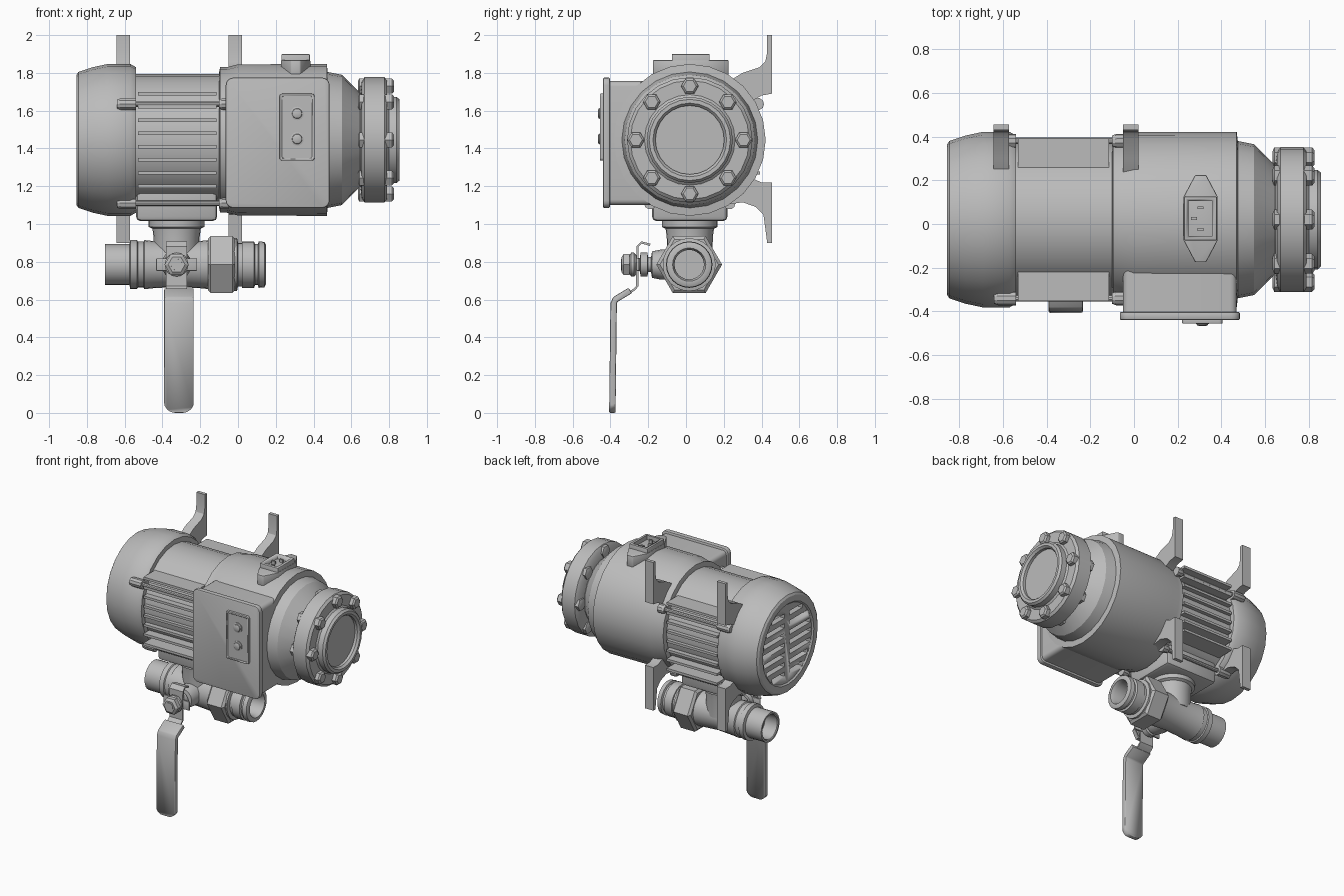
import bpy, bmesh, math
from mathutils import Vector

if "Cube" in bpy.data.objects:
    bpy.data.objects.remove(bpy.data.objects["Cube"])

CY, CZ = 0.02, 1.445          # motor axis
VX, VZ = -0.325, 0.785        # valve stem position / pipe axis height

grey = bpy.data.materials.new("machine grey")
grey.diffuse_color = (0.5, 0.5, 0.5, 1)
grey.use_nodes = True
grey.node_tree.nodes["Principled BSDF"].inputs["Base Color"].default_value = grey.diffuse_color


def finish(name, bm, bevel=0, segs=2, angle=32):
    bmesh.ops.recalc_face_normals(bm, faces=bm.faces)
    me = bpy.data.meshes.new(name)
    bm.to_mesh(me)
    bm.free()
    me.materials.append(grey)
    ob = bpy.data.objects.new(name, me)
    bpy.context.collection.objects.link(ob)
    bpy.ops.object.select_all(action='DESELECT')
    ob.select_set(True)
    bpy.context.view_layer.objects.active = ob
    if bevel:
        m = ob.modifiers.new("bevel", 'BEVEL')
        m.width, m.segments, m.limit_method = bevel, segs, 'ANGLE'
        bpy.ops.object.modifier_apply(modifier=m.name)
    bpy.ops.object.shade_smooth_by_angle(angle=math.radians(angle))
    return ob


def lathe(name, prof, c, axis='X', n=24, phase=0.0, bevel=0):
    """Turn (position, radius) pairs around an axis; c holds the two other coordinates."""
    bm = bmesh.new()
    rings = []
    for a, r in prof:
        ring = []
        for i in range(n):
            t = 2 * math.pi * i / n + phase
            u, v = c[0] + r * math.cos(t), c[1] + r * math.sin(t)
            ring.append(bm.verts.new({'X': (a, u, v), 'Y': (u, a, v), 'Z': (u, v, a)}[axis]))
        rings.append(ring)
    for p, q in zip(rings, rings[1:]):
        for i in range(n):
            bm.faces.new((p[i], p[(i + 1) % n], q[(i + 1) % n], q[i]))
    bm.faces.new(rings[0])
    bm.faces.new(rings[-1])
    return finish(name, bm, bevel)


def prism(name, pts, lo, hi, axis='X', bevel=0, segs=2):
    """Extrude a 2D outline from lo to hi along an axis."""
    bm = bmesh.new()
    at = {'X': lambda u, v, w: (w, u, v), 'Y': lambda u, v, w: (u, w, v),
          'Z': lambda u, v, w: (u, v, w)}[axis]
    a = [bm.verts.new(at(u, v, lo)) for u, v in pts]
    b = [bm.verts.new(at(u, v, hi)) for u, v in pts]
    n = len(pts)
    for i in range(n):
        bm.faces.new((a[i], a[(i + 1) % n], b[(i + 1) % n], b[i]))
    bm.faces.new(a)
    bm.faces.new(b)
    return finish(name, bm, bevel, segs)


def box(name, x, y, z, bevel=0, segs=2):
    return prism(name, [(x[0], y[0]), (x[1], y[0]), (x[1], y[1]), (x[0], y[1])],
                 z[0], z[1], 'Z', bevel, segs)


def rounded(x0, x1, z0, z1, r, n=4):
    """Rounded rectangle outline."""
    pts = []
    for k, (cx, cz) in enumerate([(x1 - r, z1 - r), (x0 + r, z1 - r), (x0 + r, z0 + r), (x1 - r, z0 + r)]):
        for i in range(n + 1):
            t = math.pi / 2 * (k + i / n)
            pts.append((cx + r * math.cos(t), cz + r * math.sin(t)))
    return pts


def cut(ob, cutter):
    bpy.ops.object.select_all(action='DESELECT')
    bpy.context.view_layer.objects.active = ob
    ob.select_set(True)
    m = ob.modifiers.new("cut", 'BOOLEAN')
    m.operation, m.solver, m.object = 'DIFFERENCE', 'EXACT', cutter
    bpy.ops.object.modifier_apply(modifier=m.name)
    bpy.data.objects.remove(cutter)


MC = (CY, CZ)
# fan cover with ventilation slots
cover = lathe("fan_cover", [(-.845, .29), (-.855, .30), (-.855, .345), (-.845, .36), (-.77, .385),
                            (-.69, .402), (-.57, .402), (-.54, .385)], MC)
for k in range(-3, 4):
    z = CZ + k * .072
    half = math.sqrt(.28 ** 2 - (k * .072) ** 2)
    for s in (-1, 1):
        y = sorted((CY + s * .03, CY + s * half))
        cut(cover, box("slot_cutter", (-.9, -.76), y, (z - .016, z + .016)))

# stator with cooling fins on both sides
lathe("stator", [(-.56, .35), (-.08, .35)], MC)
for k in range(8):
    z = CZ + (k - 3.5) * .07
    box("cooling_fin", (-.53, -.115), (CY - .372, CY + .372), (z - .009, z + .009))

# tie rods and their lugs
for deg in (28, 152, -58, -122):
    t = math.radians(deg)
    c = (CY + .395 * math.cos(t), CZ + .395 * math.sin(t))
    if deg > 0:
        c = (CY + .36 * math.cos(t) / abs(math.cos(t)), CZ + .19)
    lathe("tie_rod", [(-.62, .015), (-.06, .015)], c, n=10)
    for x0, x1 in ((-.64, -.54), (-.10, -.05)):
        lathe("rod_lug", [(x0, .025), (x0 + .02, .033), (x1, .033)], c, n=10)

# main housing and nose
lathe("main_housing", [(-.10, .36), (-.095, .385), (-.06, .385), (.0, .40), (.47, .402), (.475, .36),
                       (.55, .345), (.645, .25), (.68, .25)], MC)

# end flange, sight pipe and bolts
lathe("end_flange", [(.645, .23), (.655, .31), (.67, .332), (.775, .332), (.79, .315), (.79, .24), (.80, .228),
                     (.84, .228), (.855, .215), (.855, .195), (.84, .182), (.82, .182)], MC)
for k in range(8):
    t = k * math.pi / 4
    c = (CY + .285 * math.cos(t), CZ + .285 * math.sin(t))
    lathe("flange_bolt", [(.635, .03), (.642, .046), (.77, .046), (.815, .046), (.825, .034)], c, n=6)

# control box with cover, panel and buttons
prism("control_box", rounded(-.05, .47, 1.10, 1.757, .03), -.41, CY, 'Y')
prism("control_cover", rounded(-.065, .485, 1.085, 1.775, .04), -.44, -.402, 'Y', .008)
panel = prism("button_panel", rounded(.22, .405, 1.335, 1.69, .015), -.456, -.43, 'Y', .004)
cut(panel, prism("panel_cutter", rounded(.233, .392, 1.348, 1.677, .01), -.5, -.449, 'Y'))
for z in (1.45, 1.585):
    lathe("push_button", [(-.435, .036), (-.455, .036), (-.457, .027), (-.463, .025), (-.467, .015)],
          (.313, z), 'Y', 16)

# power inlet on top
SX, SY = .305, .025
prism("inlet_flange", [(SX - .078, SY - .10), (SX - .025, SY - .2), (SX + .025, SY - .2), (SX + .078, SY - .10),
                       (SX + .078, SY + .10), (SX + .025, SY + .2), (SX - .025, SY + .2), (SX - .078, SY + .10)],
      1.78, 1.868, 'Z', .006)
inlet = box("inlet_socket", (SX - .075, SX + .075), (SY - .1, SY + .1), (1.82, 1.90), .005)
w = .055
cut(inlet, prism("socket_cutter", [(SX - w, SY - .08), (SX + w, SY - .08), (SX + w, SY + .08),
                                   (SX - w, SY + .08)], 1.86, 2, 'Z'))
for x, y in ((0, -.05), (-.03, 0), (0, .05)):
    box("inlet_pin", (SX + x - .014, SX + x + .014), (SY + y - .006, SY + y + .006), (1.85, 1.89))

# mounting brackets at the back
upper = [(.20, 1.74), (.30, 1.80), (.39, 1.83), (.42, 1.86), (.43, 1.91), (.43, 2.0), (.455, 2.0),
         (.455, 1.69), (.40, 1.68), (.33, 1.64)]
lower = [(.20, 1.10), (.30, 1.115), (.37, 1.09), (.41, 1.05), (.43, .90), (.455, .90),
         (.455, 1.22), (.40, 1.22), (.33, 1.25)]
for x in (-.608, -.015):
    prism("upper_bracket", upper, x - .035, x + .035)
    prism("lower_bracket", lower, x - .035, x + .035)

# saddle and neck under the motor
box("saddle", (-.54, -.11), (CY - .2, CY + .2), (1.015, 1.25), .025)
lathe("neck", [(1.05, .148), (.985, .148), (.975, .128), (.93, .122), (.80, .12)], (VX, CY), 'Z', 24)

# valve pipe with open ends
PC = (.017, VZ)
lathe("inlet_pipe", [(-.60, .088), (-.70, .088), (-.705, .095), (-.705, .108), (-.575, .108), (-.57, .13),
                     (-.535, .13), (-.53, .122), (-.50, .122), (-.495, .13), (-.45, .125), (-.32, .118),
                     (-.20, .125), (-.15, .13)], PC)
lathe("hex_nut", [(-.16, .155), (-.145, .174), (-.03, .174), (-.015, .155)], PC, n=6)
lathe("outlet_pipe", [(-.05, .14), (-.005, .14), (.0, .115), (.02, .115), (.022, .123), (.085, .123), (.09, .108),
                      (.105, .108), (.11, .123), (.14, .12), (.147, .105), (.147, .088), (.12, .078),
                      (.02, .078)], PC)

# valve stem, collars and nut
lathe("valve_stem", [(.0, .08), (-.13, .08), (-.18, .07), (-.185, .04), (-.20, .04), (-.205, .063), (-.24, .063),
                     (-.245, .035), (-.345, .03)], (VX, VZ), 'Y', 16)
lathe("stem_washer", [(-.262, .05), (-.275, .063), (-.29, .063), (-.30, .05)], (VX, VZ), 'Y', 16)
lathe("stem_nut", [(-.30, .064), (-.33, .064), (-.342, .045)], (VX, VZ), 'Y', 6)
box("stop_bar", (VX - .108, VX + .108), (-.262, -.248), (VZ - .033, VZ + .033), .004)


def strip(path, th):
    """Offset a (y, z) path sideways into a closed band outline."""
    p = [Vector(q) for q in path]
    left, right = [], []
    for i, q in enumerate(p):
        d = (p[min(i + 1, len(p) - 1)] - p[max(i - 1, 0)]).normalized()
        n = Vector((-d.y, d.x)) * th / 2
        left.append(tuple(q + n))
        right.append(tuple(q - n))
    return left + right[::-1]


# lever arm and rounded grip
prism("lever_arm", strip([(-.19, .89), (-.235, .902), (-.257, .88), (-.258, .67), (-.275, .652), (-.32, .625)],
                         .012), VX - .055, VX + .055)
GX = -.3125
grip = prism("lever_grip", strip([(-.295, .648), (-.375, .60), (-.383, .58), (-.39, 0)], .034),
             GX - .078, GX + .078, 'X', .012)
corner = rounded(GX - .08, GX + .08, 0, .7, .06)
frame = prism("grip_cutter", [(GX - .2, -.1), (GX + .2, -.1), (GX + .2, .8), (GX - .2, .8)], -.6, -.1, 'Y')
cut(frame, prism("grip_outline", corner, -.7, 0, 'Y'))
cut(grip, frame)
